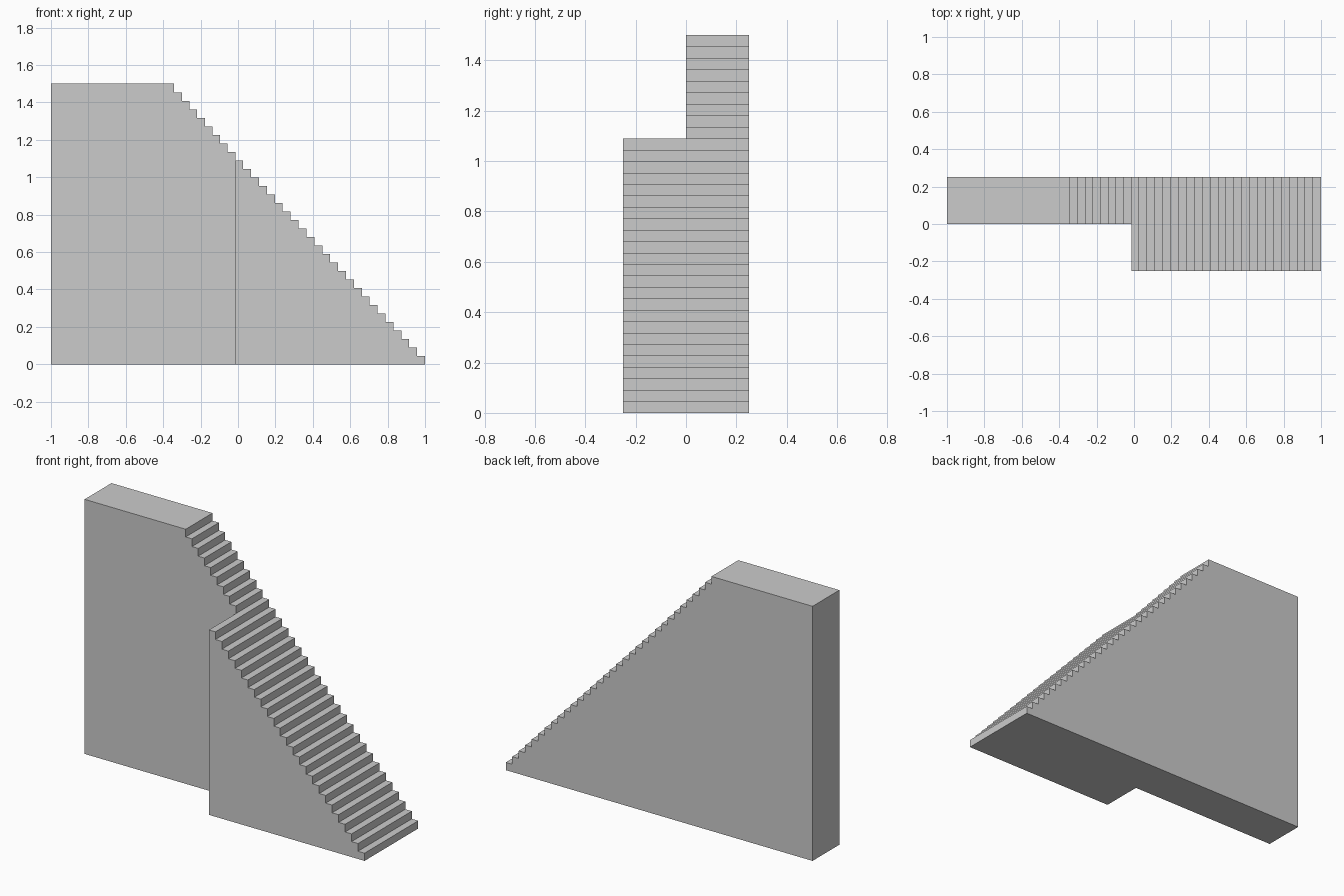
import bpy, bmesh

if "Cube" in bpy.data.objects:
    bpy.data.objects.remove(bpy.data.objects["Cube"])

XM, HM = -0.0145, 1.0895     # where the wide flight ends
XT, HT = -0.341, 1.5         # start of the top landing


def flight(x0, z0, run, rise, risers):
    """Stepped outline climbing toward -x: a riser, then a tread, ending on a riser."""
    pts = []
    for i in range(risers):
        x = x0 - i * run
        pts += [(x, z0 + i * rise), (x, z0 + (i + 1) * rise)]
    return pts


# Profiles of the wide lower flight and the narrow upper flight with landing
lower = flight(1, 0, (1 - XM) / 24, HM / 24, 24) + [(XM, HM), (XM, 0)]
upper = [(XM, 0)] + flight(XM, HM, (XM - XT) / 8, (HT - HM) / 9, 9) + [(-1, HT), (-1, 0)]

bm = bmesh.new()
cache = {}


def vert(x, z):
    key = (round(x, 5), round(z, 5))
    if key not in cache:
        cache[key] = bm.verts.new((x, 0.25, z))
    return cache[key]


def extrude(faces, depth):
    geom = bmesh.ops.extrude_face_region(bm, geom=faces)["geom"]
    vs = [g for g in geom if isinstance(g, bmesh.types.BMVert)]
    bmesh.ops.translate(bm, verts=vs, vec=(0, -depth, 0))
    return [g for g in geom if isinstance(g, bmesh.types.BMFace)]


# Back half: both flights; front half: lower flight only
caps = extrude([bm.faces.new([vert(*p) for p in prof]) for prof in (lower, upper)], 0.25)
wide = max(caps, key=lambda f: max(v.co.x for v in f.verts))
extrude([wide], 0.25)

# Merge coplanar pieces into clean flat faces
bmesh.ops.recalc_face_normals(bm, faces=bm.faces[:])
bmesh.ops.dissolve_limit(bm, angle_limit=0.001, verts=bm.verts[:], edges=bm.edges[:])
bmesh.ops.recalc_face_normals(bm, faces=bm.faces[:])

mesh = bpy.data.meshes.new("staircase")
bm.to_mesh(mesh)
bm.free()
bpy.context.collection.objects.link(bpy.data.objects.new("staircase", mesh))
